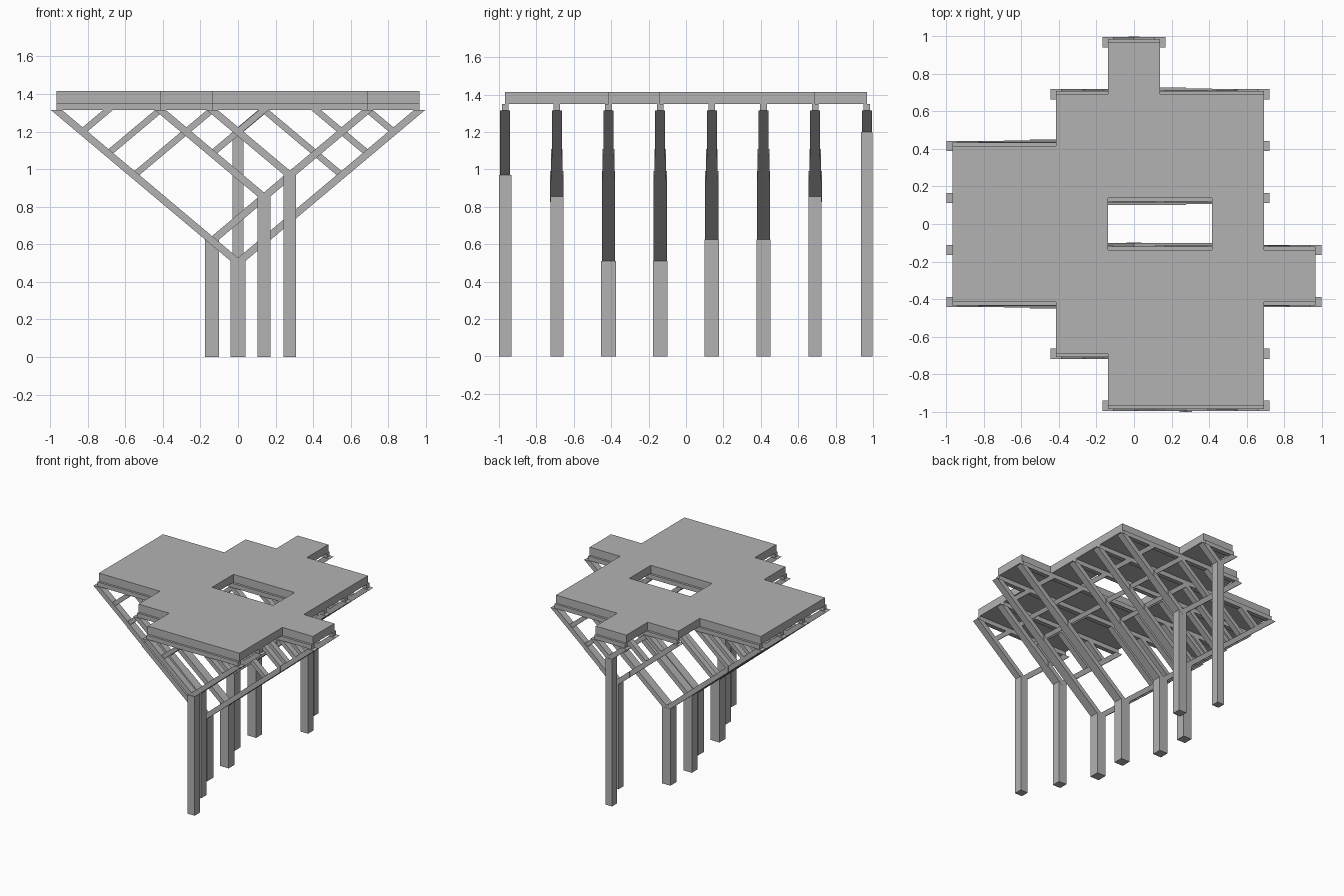
import bpy
import bmesh

cube = bpy.data.objects.get("Cube")
if cube:
    bpy.data.objects.remove(cube, do_unlink=True)

GRID = 0.2762                       # bay spacing
NODES = [GRID * (i - 3.5) for i in range(8)]
SLOPE = 0.84                        # rise of arms and braces
HEAD = 1.315                        # underside of the beams
DECK_LOW, DECK_TOP = 1.35, 1.415

grey = bpy.data.materials.new("concrete_grey")
grey.use_nodes = True
grey.diffuse_color = (0.45, 0.45, 0.45, 1)
grey.node_tree.nodes["Principled BSDF"].inputs["Base Color"].default_value = (0.45, 0.45, 0.45, 1)


def finish(name, bm):
    bmesh.ops.recalc_face_normals(bm, faces=bm.faces)
    mesh = bpy.data.meshes.new(name)
    bm.to_mesh(mesh)
    bm.free()
    mesh.materials.append(grey)
    obj = bpy.data.objects.new(name, mesh)
    bpy.context.collection.objects.link(obj)


def prism(bm, outline, y, width):
    """Extrude an x-z outline through the given width, centred on y."""
    face = bm.faces.new([bm.verts.new((x, y - width / 2, z)) for x, z in outline])
    new = bmesh.ops.extrude_face_region(bm, geom=[face])["geom"]
    bmesh.ops.translate(bm, vec=(0, width, 0),
                        verts=[v for v in new if isinstance(v, bmesh.types.BMVert)])


def box(bm, x0, x1, z0, z1, y, width):
    prism(bm, [(x0, z0), (x1, z0), (x1, z1), (x0, z1)], y, width)


def sloped(bm, start, end, thick, y, width):
    """Sloping member; a foot is cut plumb, a head at beam height is cut level."""
    (x0, z0), (x1, z1) = start, end
    h = thick / 2
    if abs(z1 - HEAD) < 1e-4:
        o = h / SLOPE * (1 if x1 > x0 else -1)
        head = [(x1 + o, HEAD), (x1 - o, HEAD)]
    else:
        head = [(x1, z1 - h), (x1, z1 + h)]
    prism(bm, [(x0, z0 - h)] + head + [(x0, z0 + h)], y, width)


# Deck: first and last grid line of each bay row, with one opening
ROWS = [(3, 6), (2, 6), (0, 7), (0, 6), (0, 6), (2, 6), (3, 4)]
OPENING = {(3, 3), (4, 3)}
bm = bmesh.new()
for r, (a, b) in enumerate(ROWS):
    for c in range(a, b):
        if (c, r) not in OPENING:
            bm.faces.new([bm.verts.new((NODES[i], NODES[j], DECK_LOW))
                          for i, j in ((c, r), (c + 1, r), (c + 1, r + 1), (c, r + 1))])
bmesh.ops.remove_doubles(bm, verts=bm.verts, dist=0.001)
top = bmesh.ops.extrude_face_region(bm, geom=bm.faces[:], use_keep_orig=True)["geom"]
bmesh.ops.translate(bm, vec=(0, 0, DECK_TOP - DECK_LOW),
                    verts=[v for v in top if isinstance(v, bmesh.types.BMVert)])
finish("deck", bm)

# One branching frame under every grid line
for f, y in enumerate(NODES):
    near = ROWS[max(f - 1, 0):f + 1]
    a, b = min(r[0] for r in near), max(r[1] for r in near)
    mid, cells = (NODES[a] + NODES[b]) / 2, b - a
    half = cells * GRID / 2
    foot = HEAD - SLOPE * half
    col = 0.058 + 0.003 * cells

    # Column
    bm = bmesh.new()
    box(bm, mid - col / 2, mid + col / 2, 0, foot - 0.025 + SLOPE * col / 2, y, col)
    finish(f"column_{f + 1}", bm)

    # Beam beneath the deck
    bm = bmesh.new()
    box(bm, NODES[a], NODES[b], HEAD, DECK_LOW, y, 0.036)
    finish(f"beam_{f + 1}", bm)

    # Main arms, narrowing in steps towards the head
    arms, braces = bmesh.new(), bmesh.new()
    breaks = [d for d in (half - 1.5 * GRID, half - GRID) if d > 0.01]
    stops = [0] + breaks + [half]
    widths = (0.072, 0.062, 0.054)[-(len(stops) - 1):]
    if cells <= 3:
        stops, widths = [0, half], (0.054,)
    for side in (-1, 1):
        for d0, d1, w in zip(stops, stops[1:], widths):
            sloped(arms, (mid + side * d0, foot + SLOPE * d0),
                   (mid + side * d1, foot + SLOPE * d1), 0.05, y, w)

        # Braces rising inwards from the arm to each inner grid line
        for k in range(1, cells // 2 + 1):
            if k * GRID > half + 0.01 or k == cells:
                continue
            d = half - k * GRID / 2
            sloped(braces, (mid + side * d, foot + SLOPE * d),
                   (mid + side * (half - k * GRID), HEAD), 0.044, y, 0.046)
    finish(f"arms_{f + 1}", arms)
    if braces.faces:
        finish(f"braces_{f + 1}", braces)
    else:
        braces.free()
